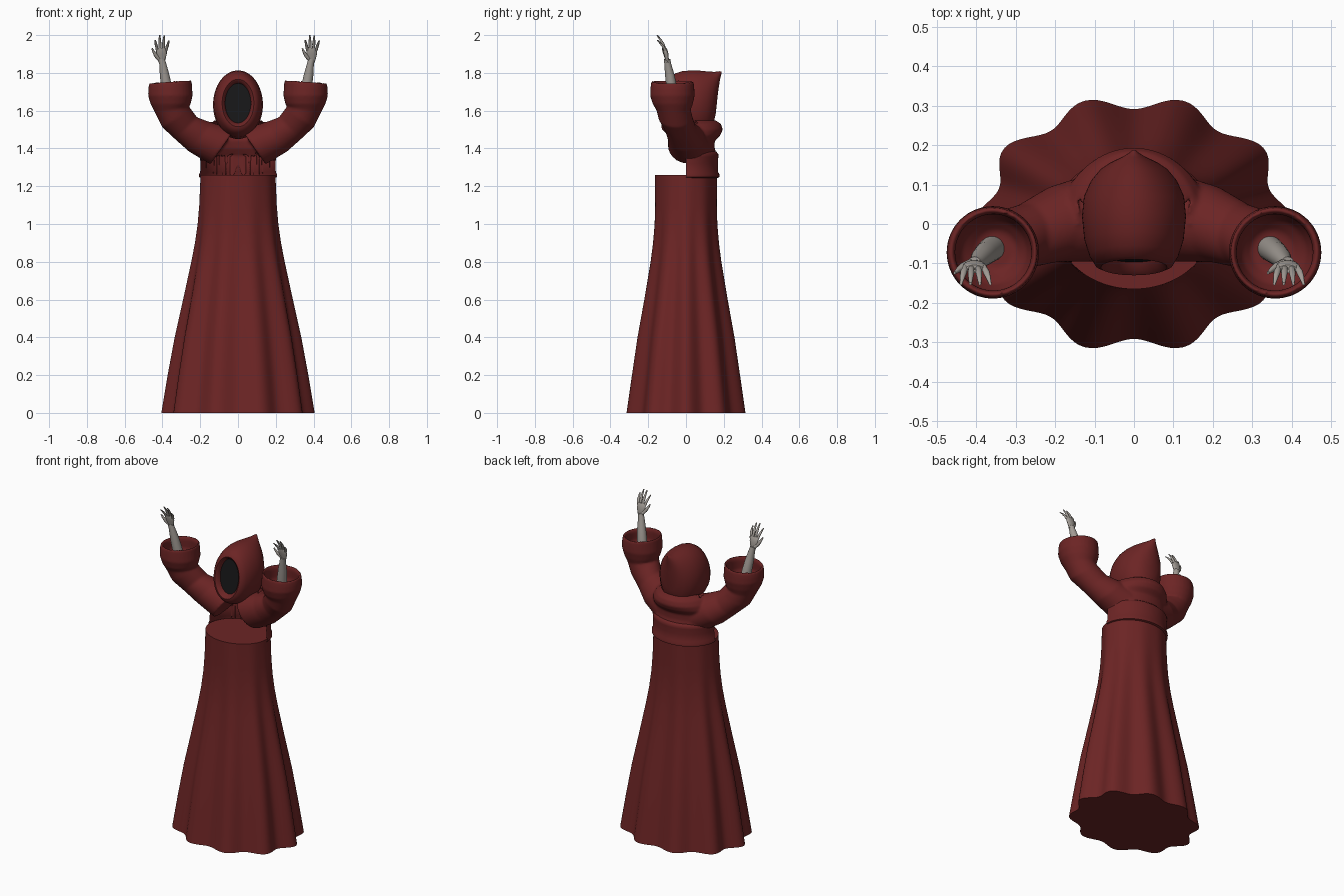
import bpy, bmesh
from math import sin, cos, pi, radians
from mathutils import Vector

if "Cube" in bpy.data.objects:
    bpy.data.objects.remove(bpy.data.objects["Cube"])


def material(name, rgb):
    m = bpy.data.materials.new(name)
    m.use_nodes = True
    m.diffuse_color = (*rgb, 1)
    bsdf = m.node_tree.nodes["Principled BSDF"]
    bsdf.inputs["Base Color"].default_value = (*rgb, 1)
    bsdf.inputs["Roughness"].default_value = 0.8
    return m


RED = material("dark red cloth", (0.15, 0.018, 0.018))
BONE = material("pale grey skin", (0.36, 0.33, 0.30))
BLACK = material("black shadow", (0.008, 0.008, 0.009))


def angles(n):
    return [2 * pi * i / n for i in range(n)]


def level_ring(z, hx, front, back, n=64):
    """Horizontal oval with its own front and back depth."""
    return [Vector((hx * cos(t), (back if sin(t) > 0 else -front) * sin(t), z)) for t in angles(n)]


def tilted_ring(x, y, z, r, tilt, flat=1.0, n=32):
    """Circle facing up, leaning towards +x by tilt degrees."""
    a = radians(tilt)
    u, v = Vector((cos(a), 0, -sin(a))), Vector((0, flat, 0))
    return [Vector((x, y, z)) + r * (cos(t) * u + sin(t) * v) for t in angles(n)]


def add_loft(bm, rings):
    """Skin a row of rings and close both ends; returns the end caps."""
    loops = [[bm.verts.new(p) for p in ring] for ring in rings]
    n = len(loops[0])
    for a, b in zip(loops, loops[1:]):
        for i in range(n):
            j = (i + 1) % n
            bm.faces.new((a[i], a[j], b[j], b[i]))
    return bm.faces.new(loops[0][::-1]), bm.faces.new(loops[-1])


def finish(name, bm, *mats):
    bmesh.ops.recalc_face_normals(bm, faces=bm.faces[:])
    mesh = bpy.data.meshes.new(name)
    bm.to_mesh(mesh)
    bm.free()
    for m in mats:
        mesh.materials.append(m)
    ob = bpy.data.objects.new(name, mesh)
    bpy.context.collection.objects.link(ob)
    bpy.ops.object.select_all(action="DESELECT")
    ob.select_set(True)
    bpy.context.view_layer.objects.active = ob
    bpy.ops.object.shade_smooth_by_angle(angle=radians(50))
    return ob


def smooth(ob, voxel, repeats):
    """Blend overlapping closed volumes into one soft surface."""
    rm = ob.modifiers.new("blend", "REMESH")
    rm.mode, rm.voxel_size, rm.use_smooth_shade = "VOXEL", voxel, True
    sm = ob.modifiers.new("soften", "SMOOTH")
    sm.factor, sm.iterations = 0.5, repeats


# Skirt: ten folds that fade towards the waist
skirt_rows = [(0, .383, .310, .060), (.2, .352, .282, .058), (.4, .318, .254, .054),
              (.6, .278, .220, .045), (.8, .239, .188, .034), (.9, .222, .176, .026),
              (1.0, .210, .168, .017), (1.1, .203, .165, .010), (1.26, .198, .165, 0)]
bm = bmesh.new()
add_loft(bm, [[Vector((a * cos(t) * (1 + k * cos(10 * t)),
                       b * sin(t) * (1 + k * cos(10 * t)), z)) for t in angles(160)]
              for z, a, b, k in skirt_rows])
finish("skirt", bm, RED)

# Waistband with a lip below and a fold above
bm = bmesh.new()
add_loft(bm, [level_ring(z, .198 + d, .165 + d, .168 + d) for z, d in
              ((1.243, -.004), (1.248, .008), (1.262, .009), (1.275, .002), (1.32, .001),
               (1.355, .003), (1.37, .004), (1.383, -.008))])
finish("waistband", bm, RED)

# Upper robe: torso, draped collar and both hollow sleeves
torso = [(1.25, .195, .162, .165), (1.36, .197, .160, .165), (1.40, .20, .138, .152),
         (1.44, .20, .132, .152), (1.47, .195, .142, .182), (1.50, .185, .144, .195),
         (1.53, .165, .130, .185), (1.55, .13, .11, .155)]
sleeve = [(.08, .02, 1.41, .115, 55), (.20, 0, 1.46, .097, 52), (.275, -.03, 1.507, .082, 45),
          (.325, -.055, 1.56, .09, 32), (.35, -.066, 1.605, .091, 10), (.357, -.07, 1.635, .106, 0),
          (.358, -.072, 1.68, .118, 0), (.359, -.072, 1.72, .116, 2), (.358, -.072, 1.75, .113, 4),
          (.357, -.072, 1.757, .105, 4), (.357, -.072, 1.735, .097, 3), (.357, -.072, 1.68, .098, 0),
          (.355, -.07, 1.64, .082, 0), (.35, -.068, 1.61, .05, 0)]
bm = bmesh.new()
add_loft(bm, [level_ring(*row) for row in torso])
for side in (1, -1):
    add_loft(bm, [tilted_ring(side * x, y, z, r, side * tilt) for x, y, z, r, tilt in sleeve])
smooth(finish("upper_robe", bm, RED), .007, 4)

# Hood: upright ovals from the face opening back to the drooping tip
hood = [(-.080, .068, 1.535, 1.745), (-.100, .073, 1.528, 1.752), (-.110, .084, 1.515, 1.766),
        (-.104, .098, 1.50, 1.782), (-.080, .113, 1.48, 1.798), (-.040, .126, 1.46, 1.809),
        (.02, .132, 1.45, 1.813), (.07, .127, 1.45, 1.812), (.11, .109, 1.47, 1.808),
        (.14, .084, 1.51, 1.806), (.157, .058, 1.58, 1.806), (.170, .030, 1.70, 1.808),
        (.180, .013, 1.765, 1.809), (.188, .003, 1.797, 1.806)]
rings = []
for y, hx, low, high in hood:
    mid, half = (low + high) / 2, (high - low) / 2
    slant = .16 * max(0, min(1, (.06 - y) / .14))
    rings.append([Vector((hx * cos(t), y + slant * half * sin(t), mid + half * sin(t)))
                  for t in angles(64)])
bm = bmesh.new()
face_cap, _ = add_loft(bm, rings)
face_cap.material_index = 1
finish("hood", bm, RED, BLACK)

# Hands: both fan the same way; only the forearms mirror
fingers = {"index": (-.021, -.034, 1.975), "middle": (-.007, -.010, 2.0),
           "ring": (.009, .014, 1.998), "little": (.022, .040, 1.972)}
for label, side, hx in (("left", 1, .39), ("right", -1, -.405)):
    bm = bmesh.new()
    # Forearm and wrist
    add_loft(bm, [tilted_ring(hx + side * dx, y, z, r, side * 12) for dx, y, z, r in
                  ((-.045, -.062, 1.60, .032), (-.028, -.075, 1.72, .029),
                   (-.016, -.086, 1.79, .025), (-.006, -.097, 1.85, .018), (0, -.10, 1.872, .017))])
    # Palm
    add_loft(bm, [tilted_ring(hx, y, z, r, 0, .45) for y, z, r in
                  ((-.098, 1.855, .016), (-.101, 1.875, .022), (-.105, 1.90, .028),
                   (-.111, 1.922, .028), (-.114, 1.932, .022))])
    # Fingers curling forward
    for base, tip, top in fingers.values():
        rows = []
        for f, r in ((0, .0085), (.35, .0075), (.45, .0085), (.7, .0065), (1, .0035)):
            rows.append(tilted_ring(hx + base + (tip - base) * f, -.109 - .016 * f - .027 * f * f,
                                    1.915 + (top - 1.915) * f, r, 0, 1, 12))
        add_loft(bm, rows)
    # Thumb
    add_loft(bm, [tilted_ring(hx + dx, y, z, r, -40, 1, 12) for dx, y, z, r in
                  ((-.012, -.10, 1.872, .011), (-.030, -.108, 1.892, .010),
                   (-.042, -.117, 1.912, .007), (-.050, -.124, 1.93, .004))])
    finish(label + "_hand", bm, BONE)
